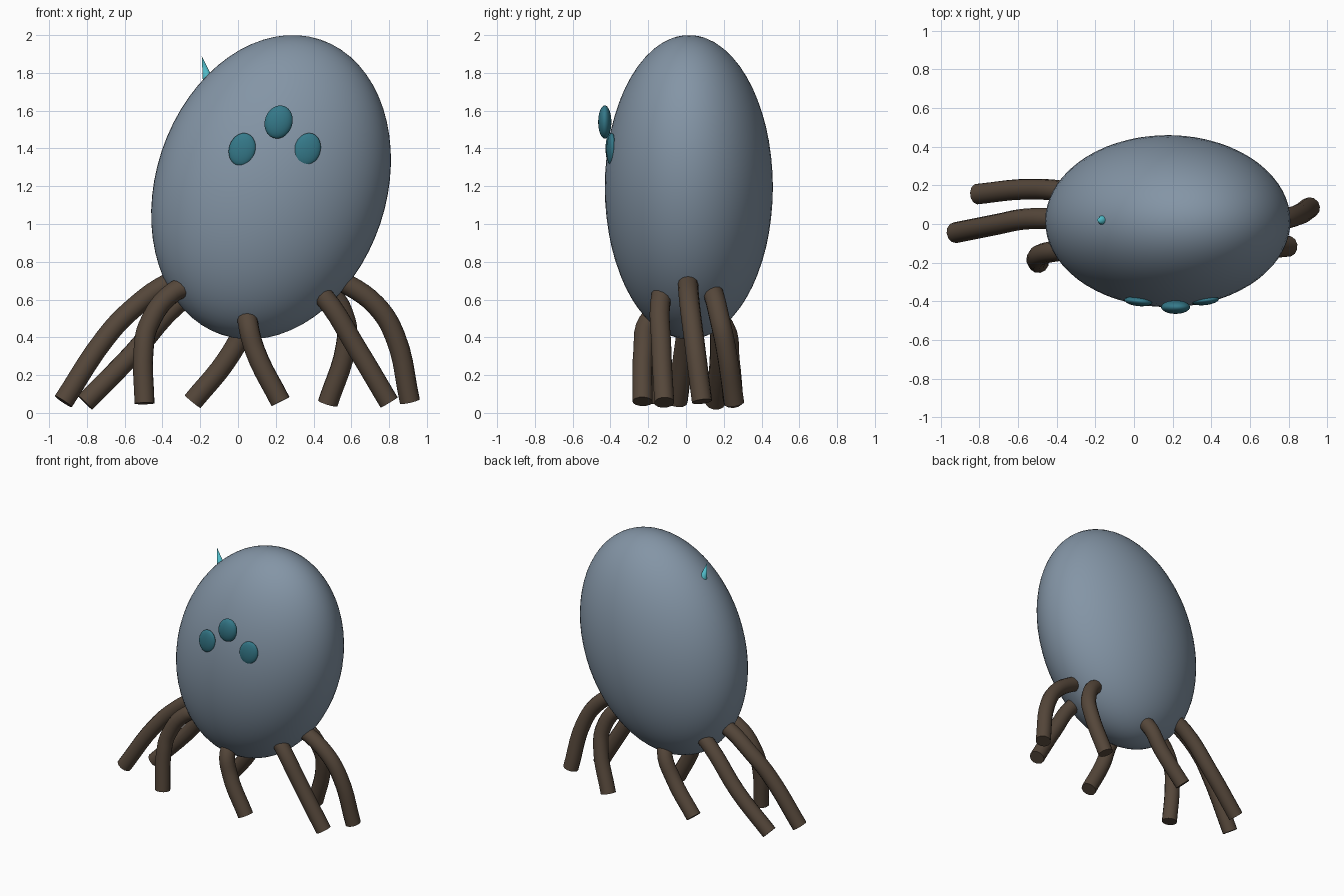
import bpy
from math import radians
from mathutils import Vector

if "Cube" in bpy.data.objects:
    bpy.data.objects.remove(bpy.data.objects["Cube"])


def material(name, rgb):
    m = bpy.data.materials.new(name)
    m.diffuse_color = (*rgb, 1)
    m.use_nodes = True
    m.node_tree.nodes["Principled BSDF"].inputs["Base Color"].default_value = m.diffuse_color
    return m


BODY = material("slate", (0.23, 0.30, 0.38))
LEG = material("brown", (0.09, 0.062, 0.042))
EYE = material("teal", (0.035, 0.19, 0.25))
HORN = material("aqua", (0.08, 0.50, 0.58))


def ellipsoid(name, center, size, tilt, mat, seg=32, rings=16, yaw=0):
    bpy.ops.mesh.primitive_uv_sphere_add(segments=seg, ring_count=rings, radius=1, location=center)
    ob = bpy.context.object
    ob.name = name
    ob.scale = size
    ob.rotation_euler = (0, radians(tilt), radians(yaw))
    ob.data.materials.append(mat)
    bpy.ops.object.shade_smooth()
    return ob


def leg(name, points):
    """Round tube along a smooth path, flat-capped at the foot."""
    cu = bpy.data.curves.new(name, 'CURVE')
    cu.dimensions = '3D'
    cu.bevel_depth = 0.054
    cu.bevel_resolution = 4
    cu.resolution_u = 5
    cu.use_fill_caps = True
    sp = cu.splines.new('BEZIER')
    sp.bezier_points.add(len(points) - 1)
    for bp, p in zip(sp.bezier_points, points):
        bp.co = p
        bp.handle_left_type = bp.handle_right_type = 'AUTO'
    sp.use_smooth = True
    cu.materials.append(LEG)
    ob = bpy.data.objects.new(name, cu)
    bpy.context.collection.objects.link(ob)
    # convert to mesh so the foot caps keep crisp edges
    bpy.ops.object.select_all(action='DESELECT')
    ob.select_set(True)
    bpy.context.view_layer.objects.active = ob
    bpy.ops.object.convert(target='MESH')
    bpy.ops.object.shade_smooth_by_angle(angle=radians(40))


# Leaning egg-shaped body
ellipsoid("body", (0.175, 0.015, 1.195), (0.61, 0.445, 0.824), 18.5, BODY, 64, 32)

# Three eyes on the front
ellipsoid("left_eye", (0.022, -0.40, 1.395), (0.07, 0.025, 0.088), 18.5, EYE, yaw=-6)
ellipsoid("middle_eye", (0.215, -0.43, 1.54), (0.073, 0.035, 0.089), 18.5, EYE)
ellipsoid("right_eye", (0.367, -0.395, 1.395), (0.07, 0.025, 0.088), 18.5, EYE, yaw=6)

# Small horn on top of the head
base, tip = Vector((-0.16, 0.02, 1.765)), Vector((-0.192, 0.02, 1.89))
bpy.ops.mesh.primitive_cone_add(vertices=12, radius1=0.027, radius2=0, depth=(tip - base).length,
                                location=(base + tip) / 2)
horn = bpy.context.object
horn.name = "horn"
horn.rotation_euler = (tip - base).to_track_quat('Z', 'Y').to_euler()
horn.data.materials.append(HORN)
bpy.ops.object.shade_smooth_by_angle(angle=radians(40))

# Eight legs, each from inside the body to the foot
legs = {
    "left_middle_leg": [(-0.2, 0.04, 0.74), (-0.36, 0.03, 0.69), (-0.57, 0.025, 0.54),
                        (-0.70, 0.0, 0.40), (-0.925, -0.045, 0.06)],
    "left_back_leg": [(-0.2, 0.14, 0.66), (-0.33, 0.165, 0.57), (-0.56, 0.18, 0.31),
                      (-0.81, 0.155, 0.055)],
    "left_front_leg": [(-0.22, -0.11, 0.68), (-0.34, -0.13, 0.64), (-0.475, -0.155, 0.46),
                       (-0.50, -0.175, 0.33), (-0.495, -0.20, 0.05)],
    "center_back_leg": [(0.06, 0.13, 0.52), (0.04, 0.20, 0.46), (-0.06, 0.23, 0.28),
                        (-0.24, 0.25, 0.06)],
    "center_front_leg": [(0.05, -0.13, 0.53), (0.052, -0.20, 0.48), (0.09, -0.225, 0.33),
                         (0.225, -0.23, 0.06)],
    "right_back_leg": [(0.38, 0.12, 0.67), (0.47, 0.14, 0.645), (0.57, 0.18, 0.49),
                       (0.57, 0.21, 0.35), (0.475, 0.255, 0.05)],
    "right_front_leg": [(0.38, -0.10, 0.68), (0.45, -0.13, 0.62), (0.63, -0.13, 0.34),
                        (0.80, -0.115, 0.055)],
    "right_middle_leg": [(0.42, 0.01, 0.75), (0.55, 0.01, 0.695), (0.73, 0.02, 0.57),
                         (0.83, 0.04, 0.41), (0.91, 0.085, 0.06)],
}
for name, pts in legs.items():
    leg(name, pts)
